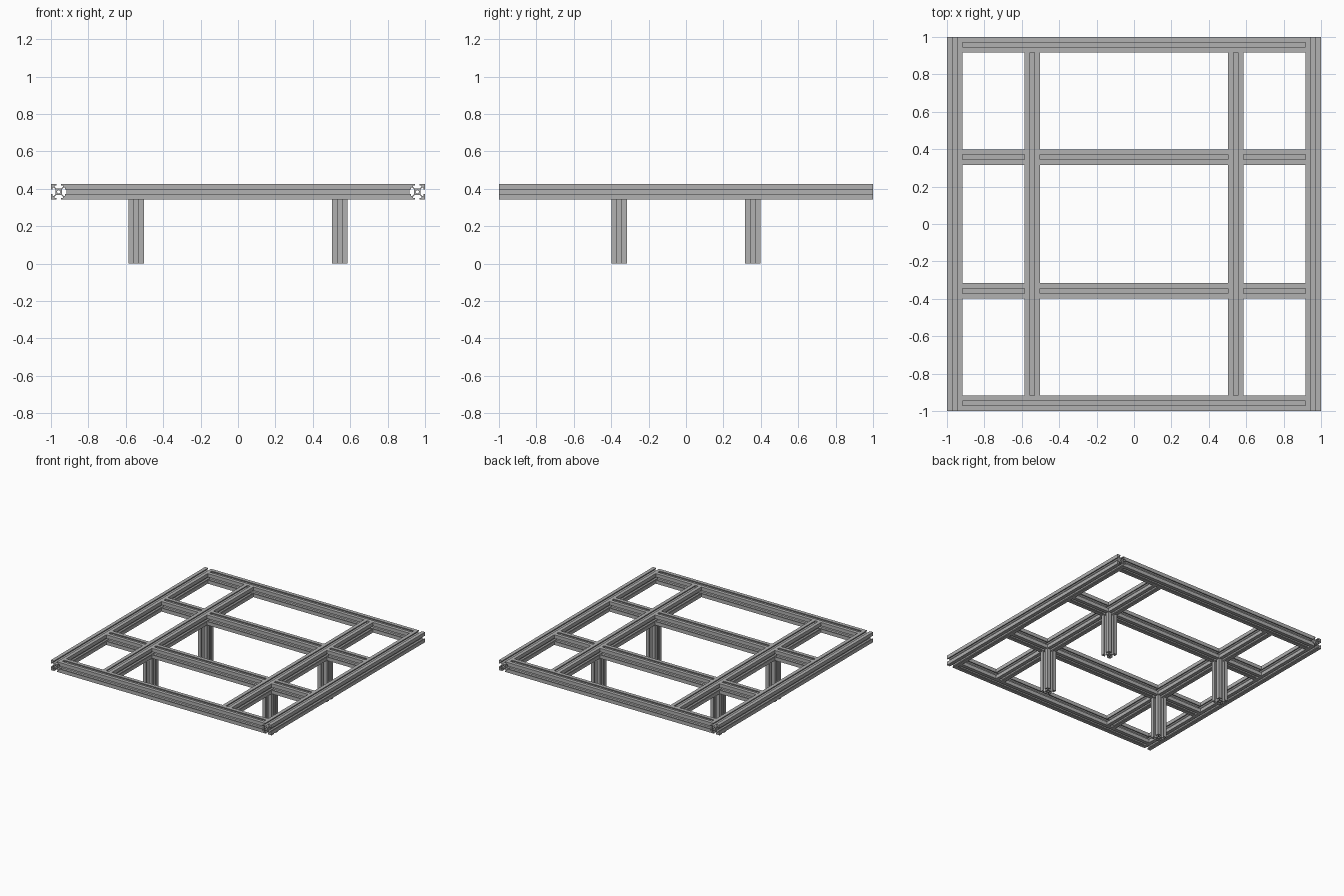
import bpy
import bmesh
from math import cos, sin, pi
from mathutils import Vector

cube = bpy.data.objects.get("Cube")
if cube:
    bpy.data.objects.remove(cube, do_unlink=True)

S = 0.083            # bar width
H = S / 2
TOP = 0.425
ZC = TOP - H         # frame centre height
EDGE = 1 - S         # inner edge of the side rails
BX = 0.544           # inner beam position
CY = 0.358           # cross bar position

grey = bpy.data.materials.new("aluminium grey")
grey.use_nodes = True
colour = (0.44, 0.44, 0.44, 1)
grey.diffuse_color = colour
grey.node_tree.nodes["Principled BSDF"].inputs["Base Color"].default_value = colour

# T-slot section: one slotted side, turned four times
half_slot = [(3, 10), (3, 8.2), (5.5, 8.2), (5.5, 6.5), (3, 4)]
side = [(10, 10)] + half_slot + [(-x, y) for x, y in reversed(half_slot)]
outline = []
for k in range(4):
    c, s = round(cos(k * pi / 2)), round(sin(k * pi / 2))
    outline += [(x * c - y * s, x * s + y * c) for x, y in side]
bore = [(2.1 * cos(k * pi / 8), 2.1 * sin(k * pi / 8)) for k in range(16)]


def bar(name, start, end):
    """Slotted bar extruded between two points."""
    start, end = Vector(start), Vector(end)
    curve = bpy.data.curves.new(name + "_profile", 'CURVE')
    curve.dimensions = '2D'
    curve.fill_mode = 'BOTH'
    curve.extrude = (end - start).length / 2
    for loop in (outline, bore):
        spline = curve.splines.new('POLY')
        spline.points.add(len(loop) - 1)
        for p, (x, y) in zip(spline.points, loop):
            p.co = (x * S / 20, y * S / 20, 0, 1)
        spline.use_cyclic_u = True
    helper = bpy.data.objects.new(name + "_helper", curve)
    bpy.context.collection.objects.link(helper)
    graph = bpy.context.evaluated_depsgraph_get()
    mesh = bpy.data.meshes.new_from_object(helper.evaluated_get(graph))
    bpy.data.objects.remove(helper, do_unlink=True)
    bpy.data.curves.remove(curve)

    # Weld caps to walls and lay the bar along its axis
    bm = bmesh.new()
    bm.from_mesh(mesh)
    bmesh.ops.remove_doubles(bm, verts=bm.verts, dist=0.00001)
    bmesh.ops.recalc_face_normals(bm, faces=bm.faces)
    d = (end - start).normalized()
    for v in bm.verts:
        x, y, z = v.co
        if abs(d.x) > 0.5:
            v.co = (z, x, y)
        elif abs(d.y) > 0.5:
            v.co = (y, z, x)
    for f in bm.faces:
        f.smooth = False
        f.material_index = 0
    bm.to_mesh(mesh)
    bm.free()
    mesh.name = name
    mesh.materials.clear()
    mesh.materials.append(grey)
    ob = bpy.data.objects.new(name, mesh)
    ob.location = (start + end) / 2
    bpy.context.collection.objects.link(ob)


# Side rails, inner beams
for sx, side_name in ((1, "left"), (-1, "right")):
    bar(side_name + "_rail", (sx * (1 - H), -1, ZC), (sx * (1 - H), 1, ZC))
    bar(side_name + "_beam", (sx * BX, -EDGE, ZC), (sx * BX, EDGE, ZC))

# End rails, cross bars and legs
for sy, end_name in ((-1, "front"), (1, "back")):
    y = sy * (1 - H)
    bar(end_name + "_rail", (-EDGE, y, ZC), (EDGE, y, ZC))
    y = sy * CY
    bar(end_name + "_middle_bar", (-BX + H, y, ZC), (BX - H, y, ZC))
    for sx, side_name in ((1, "left"), (-1, "right")):
        name = end_name + "_" + side_name
        a, b = sorted((sx * (BX + H), sx * EDGE))
        bar(name + "_outer_bar", (a, y, ZC), (b, y, ZC))
        bar(name + "_leg", (sx * BX, y, 0), (sx * BX, y, TOP - S))
